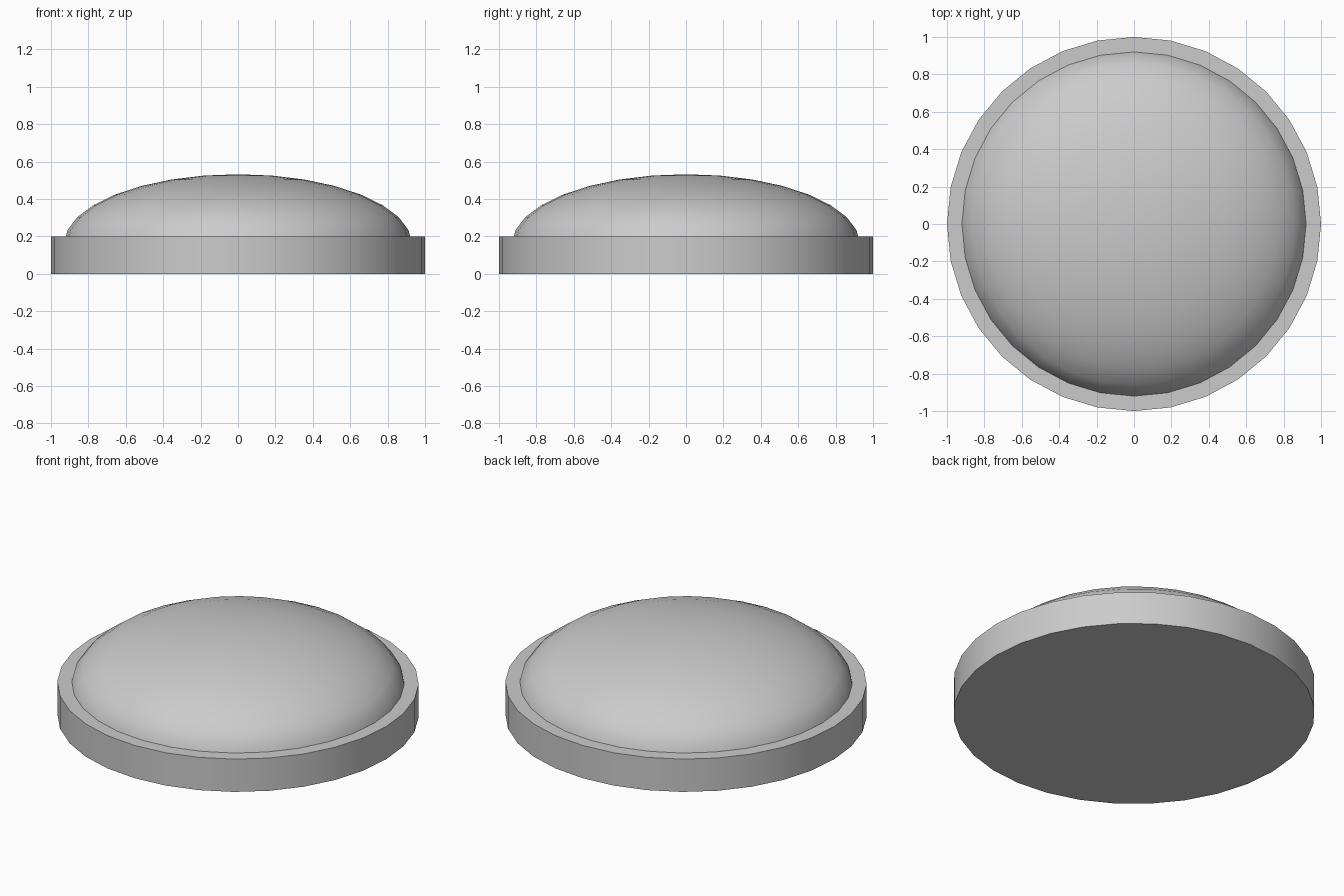
import bpy, bmesh, math

if "Cube" in bpy.data.objects:
    bpy.data.objects.remove(bpy.data.objects["Cube"])

def smooth(obj):
    bpy.ops.object.select_all(action='DESELECT')
    obj.select_set(True)
    bpy.context.view_layer.objects.active = obj
    bpy.ops.object.shade_smooth_by_angle(angle=math.radians(40))

# Round base disc
bpy.ops.mesh.primitive_cylinder_add(vertices=32, radius=1, depth=0.2, location=(0, 0, 0.1))
base = bpy.context.object
base.name = "base_disc"
smooth(base)

# Flattened dome: upper half of a squashed sphere, sunk slightly into the base
bpy.ops.mesh.primitive_uv_sphere_add(segments=32, ring_count=16, radius=1)
dome = bpy.context.object
dome.name = "dome"
bm = bmesh.new()
bm.from_mesh(dome.data)
bmesh.ops.delete(bm, geom=[v for v in bm.verts if v.co.z < -0.01], context='VERTS')
bmesh.ops.scale(bm, vec=(0.93, 0.93, 0.372), verts=bm.verts)
bmesh.ops.translate(bm, vec=(0, 0, 0.16), verts=bm.verts)
bm.to_mesh(dome.data)
bm.free()
smooth(dome)
